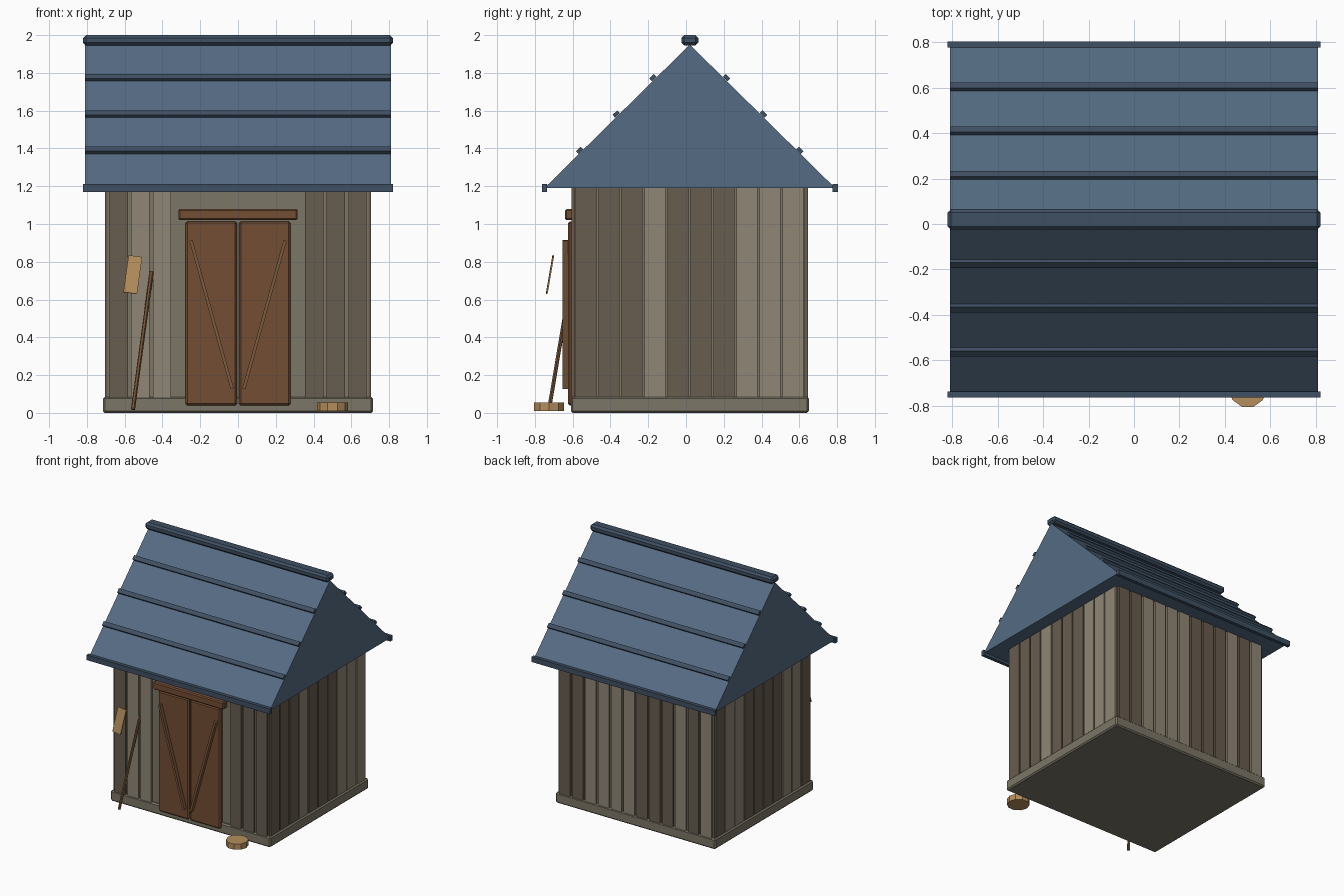
import bpy, bmesh, math, random
from mathutils import Vector, Matrix, Euler

if "Cube" in bpy.data.objects:
    bpy.data.objects.remove(bpy.data.objects["Cube"])

random.seed(4)
CY = 0.02  # centre of the hut in y


def material(name, rgb):
    m = bpy.data.materials.new(name)
    m.diffuse_color = (*rgb, 1)
    m.use_nodes = True
    m.node_tree.nodes["Principled BSDF"].inputs["Base Color"].default_value = m.diffuse_color
    return m


ROOF = material("roof_blue", (0.09, 0.147, 0.226))
TRIM = material("trim_blue", (0.05, 0.08, 0.125))
WALL = material("wall_wood", (0.20, 0.18, 0.135))
LIGHT = material("light_plank", (0.28, 0.24, 0.18))
DARK = material("dark_plank", (0.14, 0.11, 0.08))
DOOR = material("door_wood", (0.17, 0.075, 0.034))
BRACE = material("brace_wood", (0.20, 0.10, 0.045))
PALE = material("pale_wood", (0.46, 0.27, 0.11))


def finish(name, bm, mat, loc=(0, 0, 0), rot=(0, 0, 0), bevel=0):
    if bevel:
        bmesh.ops.bevel(bm, geom=bm.edges[:], offset=bevel, segments=1, affect='EDGES')
    bmesh.ops.recalc_face_normals(bm, faces=bm.faces[:])
    me = bpy.data.meshes.new(name)
    bm.to_mesh(me)
    bm.free()
    ob = bpy.data.objects.new(name, me)
    ob.location, ob.rotation_euler = loc, rot
    me.materials.append(mat)
    bpy.context.collection.objects.link(ob)
    return ob


def box(name, loc, size, mat, rot=(0, 0, 0), bevel=0):
    bm = bmesh.new()
    bmesh.ops.create_cube(bm, size=1, matrix=Matrix.Diagonal((*size, 1)))
    return finish(name, bm, mat, loc, rot, bevel)


def cylinder(name, loc, r, depth, sides, mat, rot=(0, 0, 0), turn=0):
    bm = bmesh.new()
    bmesh.ops.create_cone(bm, cap_ends=True, segments=sides, radius1=r, radius2=r,
                          depth=depth, matrix=Matrix.Rotation(turn, 4, 'Z'))
    return finish(name, bm, mat, loc, rot)


# Foundation and wall core
box("foundation", (0, CY, 0.0425), (1.43, 1.26, 0.085), WALL, bevel=0.01)
box("wall_core", (0, CY, 0.63), (1.38, 1.22, 1.12), WALL)

# Front and back planks (front leaves the doorway clear)
front_tone = {0: DARK, 1: LIGHT, 2: LIGHT}
for i in range(12):
    x = -0.632 + i * 0.115
    if i < 3 or i > 8:
        box("front_plank", (x, CY - 0.6125, 0.635), (0.097, 0.025, 1.11), front_tone.get(i, DARK))
    box("back_plank", (x, CY + 0.6125, 0.635), (0.097, 0.025, 1.11),
        random.choice((LIGHT, DARK, DARK)))

# Side planks
for i, tone in enumerate("dddldddlll"):
    y = -0.53 + i * 0.1218
    box("right_plank", (0.6925, y, 0.635), (0.025, 0.11, 1.11), LIGHT if tone == "l" else DARK)
    box("left_plank", (-0.6925, y, 0.635), (0.025, 0.11, 1.11), random.choice((LIGHT, DARK, DARK)))

# Gabled roof prism
bm = bmesh.new()
profile = [(CY - 0.77, 1.19), (CY + 0.77, 1.19), (CY, 1.95)]
face = bm.faces.new([bm.verts.new((-0.81, y, z)) for y, z in profile])
ext = bmesh.ops.extrude_face_region(bm, geom=[face], use_keep_orig=True)
bmesh.ops.translate(bm, vec=(1.62, 0, 0),
                    verts=[g for g in ext["geom"] if isinstance(g, bmesh.types.BMVert)])
finish("roof", bm, ROOF)

# Ridge cap, eave boards and battens on both slopes
box("ridge_cap", (0, CY, 1.9725), (1.64, 0.09, 0.055), TRIM, bevel=0.015)
for s in (-1, 1):
    box("eave_board", (0, CY + s * 0.77, 1.19), (1.64, 0.027, 0.042), TRIM)
    for d, z in ((0.583, 1.39), (0.39, 1.582), (0.195, 1.775)):
        box("roof_batten", (0, CY + s * d, z), (1.62, 0.034, 0.02), TRIM,
            rot=(-s * math.radians(44.6), 0, 0))

# Double door with lintel and diagonal braces
box("lintel", (0, -0.612, 1.05), (0.63, 0.055, 0.06), DOOR, bevel=0.008)
for s in (-1, 1):
    box("door_leaf", (s * 0.1415, -0.605, 0.527), (0.273, 0.04, 0.975), DOOR, bevel=0.01)
    box("door_brace", (s * 0.14, -0.638, 0.52), (0.017, 0.032, 0.815), BRACE,
        rot=(0, s * math.atan2(0.22, 0.79), 0))

# Leaning tool: thin handle and flat blade
a, b = Vector((-0.556, -0.725, 0.018)), Vector((-0.457, -0.602, 0.748))
cylinder("tool_handle", (a + b) / 2, 0.011, (b - a).length, 6, BRACE,
         rot=(b - a).to_track_quat('Z', 'Y').to_euler())
box("tool_blade", (-0.557, -0.72, 0.732), (0.073, 0.008, 0.2), PALE, rot=(-0.168, 0.14, 0))

# Chopping block
cylinder("chopping_block", (0.5, -0.725, 0.033), 0.083, 0.046, 10, PALE, turn=math.pi / 10 * 5)
